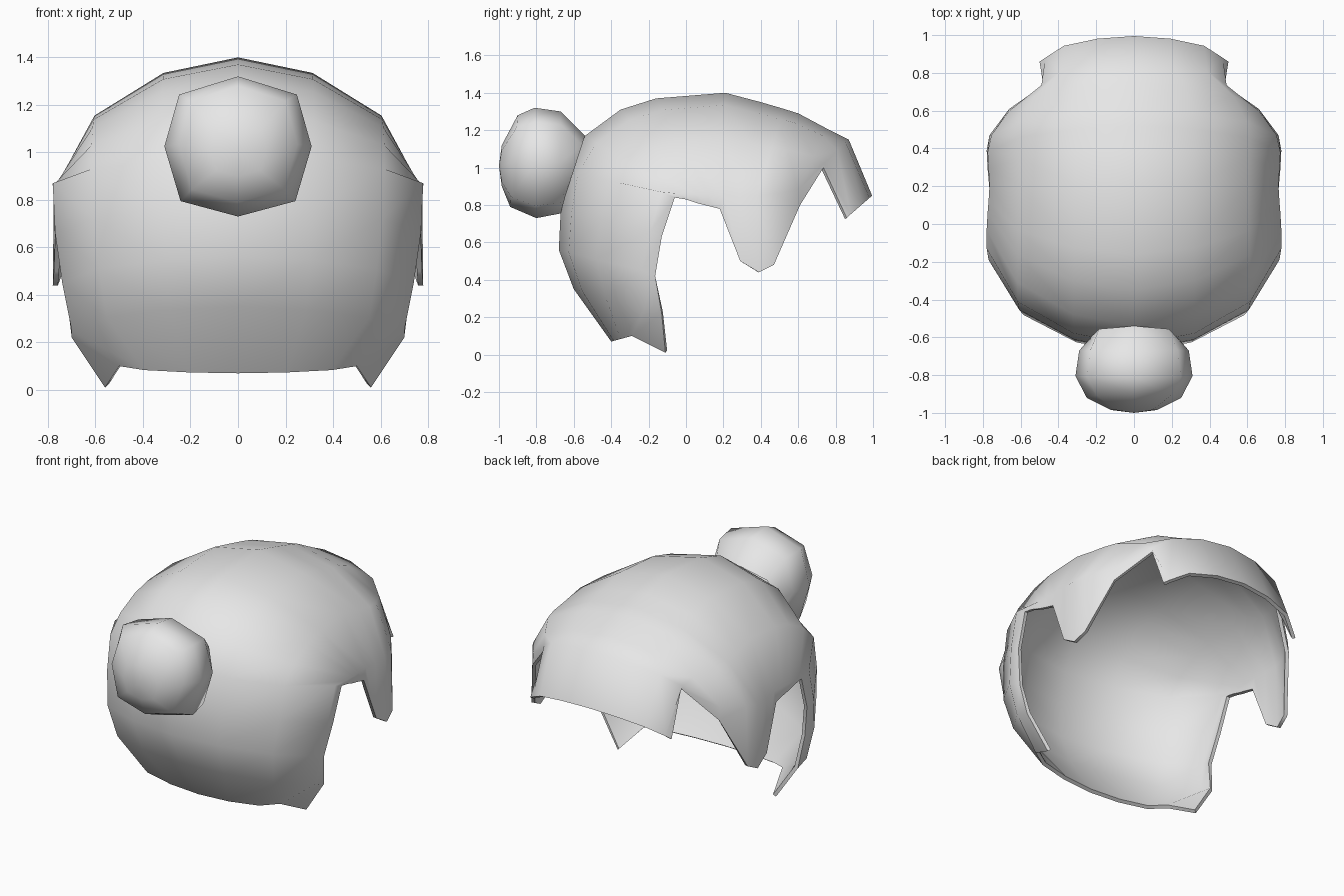
import bpy
import bmesh
from math import radians
from mathutils import Vector

cube = bpy.data.objects.get("Cube")
if cube:
    bpy.data.objects.remove(cube, do_unlink=True)

grey = bpy.data.materials.new("light_grey")
grey.use_nodes = True
grey.diffuse_color = (0.8, 0.8, 0.8, 1)
grey.node_tree.nodes["Principled BSDF"].inputs["Base Color"].default_value = (0.8, 0.8, 0.8, 1)


def loft(name, rows, closed=False, tip=None):
    """Skin rows of points; closed joins each row into a ring, tip caps the last ring."""
    bm = bmesh.new()
    grid = [[bm.verts.new(p) for p in row] for row in rows]
    count = len(grid[0])
    for low, high in zip(grid, grid[1:]):
        for j in range(count if closed else count - 1):
            k = (j + 1) % count
            bm.faces.new((low[j], low[k], high[k], high[j]))
    if tip:
        end = bm.verts.new(tip)
        for j in range(count):
            bm.faces.new((grid[-1][j], grid[-1][(j + 1) % count], end))
        bmesh.ops.recalc_face_normals(bm, faces=bm.faces)
    mesh = bpy.data.meshes.new(name)
    bm.to_mesh(mesh)
    bm.free()
    mesh.materials.append(grey)
    obj = bpy.data.objects.new(name, mesh)
    bpy.context.collection.objects.link(obj)
    return obj


def smooth(obj):
    bpy.ops.object.select_all(action="DESELECT")
    obj.select_set(True)
    bpy.context.view_layer.objects.active = obj
    for mod in list(obj.modifiers):
        bpy.ops.object.modifier_apply(modifier=mod.name)
    bpy.ops.object.shade_smooth_by_angle(angle=radians(60))


# Hair shell: each row runs from the middle line, round to the side, then to the hem
# (middle y, z), (side x, y, z), (hem x, y, z)
sections = [
    ((-.40, .07), (.50, -.29, .10), (.56, -.11, .01)),
    ((-.60, .35), (.70, -.22, .25), (.70, -.13, .22)),
    ((-.68, .56), (.74, -.24, .45), (.725, -.165, .42)),
    ((-.67, .77), (.77, -.19, .66), (.765, -.13, .63)),
    ((-.64, .98), (.78, -.13, .87), (.775, -.06, .84)),
    ((-.54, 1.17), (.78, -.03, .86), (.775, 0, .83)),
    ((-.35, 1.31), (.775, .06, .855), (.77, .06, .81)),
    ((-.16, 1.37), (.77, .12, .855), (.765, .12, .795)),
    ((.21, 1.40), (.765, .20, .855), (.765, .18, .78)),
    ((.40, 1.35), (.77, .29, .85), (.775, .29, .50)),
    ((.52, 1.315), (.775, .38, .85), (.78, .39, .44)),
    ((.60, 1.29), (.755, .47, .86), (.765, .47, .48)),
    ((.75, 1.21), (.66, .60, .88), (.66, .61, .80)),
    ((.87, 1.15), (.49, .735, 1.02), (.48, .735, 1.0)),
    ((.995, .85), (.47, .88, .75), (.50, .86, .73)),
]
# Cross-section of the head: share of the side width, share of the middle height
arc = [(0, 1), (.41, .88), (.79, .55), (1, 0)]
rows = []
for middle, side, hem in sections:
    top, side = Vector((0, *middle)), Vector(side)
    row = []
    for across, up in arc:
        point = side.lerp(top, up)
        point.x = side.x * across
        row.append(point)
    rows.append(row + [Vector(hem)])

shell = loft("hair_shell", rows)
mirror = shell.modifiers.new("mirror", "MIRROR")
mirror.use_clip = True
thick = shell.modifiers.new("thickness", "SOLIDIFY")
thick.thickness = 0.022
thick.offset = -1
smooth(shell)

# Hair bun: eight-sided rings, each given by its top (y, z), bottom (y, z) and half width
octagon = [(0, 1), (.8, .74), (1, 0), (.78, -.78), (0, -1), (-.78, -.78), (-1, 0), (-.8, .74)]
bun_rings = [
    ((-.54, 1.17), (-.66, .80), .23),
    ((-.67, 1.30), (-.67, .755), .29),
    ((-.81, 1.32), (-.80, .73), .31),
    ((-.90, 1.28), (-.94, .79), .25),
    ((-.985, 1.12), (-.985, .90), .12),
]
rings = []
for upper, lower, width in bun_rings:
    upper, lower = Vector((0, *upper)), Vector((0, *lower))
    rings.append([lower.lerp(upper, (1 + v) / 2) + Vector((u * width, 0, 0)) for u, v in octagon])
smooth(loft("hair_bun", rings, closed=True, tip=(0, -1, 1.01)))
